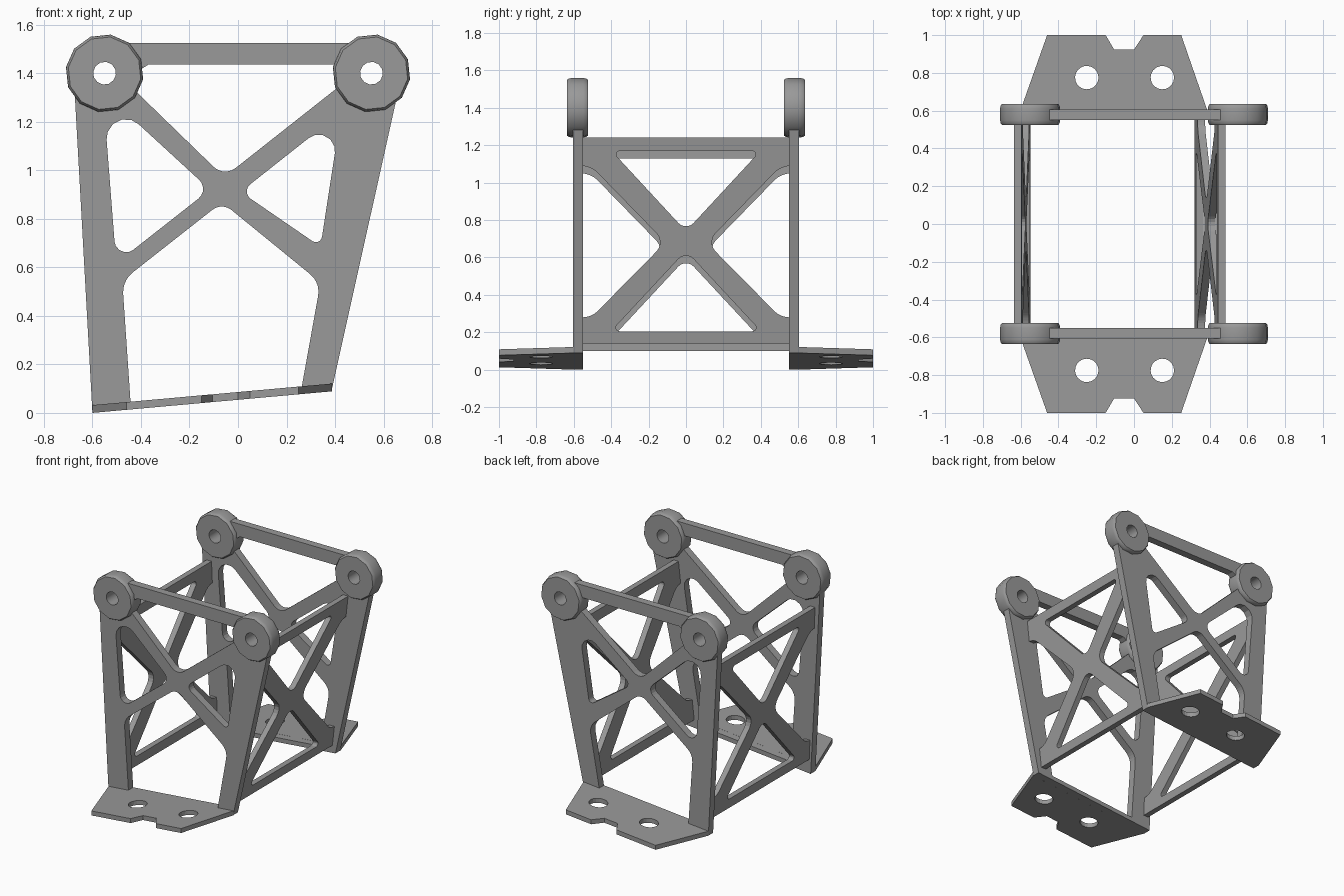
import bpy, bmesh, math
from mathutils import Matrix, Vector

if "Cube" in bpy.data.objects:
    bpy.data.objects.remove(bpy.data.objects["Cube"])

grey = bpy.data.materials.new("dark_grey")
grey.diffuse_color = (0.32, 0.32, 0.32, 1)
grey.use_nodes = True
grey.node_tree.nodes["Principled BSDF"].inputs["Base Color"].default_value = grey.diffuse_color


def rounded(points, steps=5):
    """Points are (u, v) or (u, v, t); t is how far back the corner is rounded."""
    out = []
    n = len(points)
    for i, p in enumerate(points):
        c = Vector(p[:2])
        if len(p) == 2:
            out.append(c)
            continue
        d0 = (Vector(points[i - 1][:2]) - c).normalized()
        d1 = (Vector(points[(i + 1) % n][:2]) - c).normalized()
        w = math.sin(d0.angle(d1) / 2)
        a, b = c + d0 * p[2], c + d1 * p[2]
        for k in range(steps + 1):
            s = k / steps
            f0, f1, f2 = (1 - s) ** 2, 2 * s * (1 - s) * w, s * s
            out.append((a * f0 + c * f1 + b * f2) / (f0 + f1 + f2))
    return out


def ring(u, v, r, n=12, turn=21):
    return [(u + r * math.cos(math.radians(turn + 360 * i / n)),
             v + r * math.sin(math.radians(turn + 360 * i / n))) for i in range(n)]


def plate(name, loops, thickness, matrix):
    """Flat plate with an outline and holes, moved into place by a matrix."""
    cu = bpy.data.curves.new(name, 'CURVE')
    cu.dimensions = '2D'
    cu.fill_mode = 'BOTH'
    cu.extrude = thickness / 2
    for loop in loops:
        pts = rounded(loop)
        sp = cu.splines.new('POLY')
        sp.points.add(len(pts) - 1)
        for q, p in zip(sp.points, pts):
            q.co = (p[0], p[1], 0, 1)
        sp.use_cyclic_u = True
    tmp = bpy.data.objects.new(name + "_outline", cu)
    bpy.context.collection.objects.link(tmp)
    bpy.context.view_layer.update()
    me = bpy.data.meshes.new_from_object(
        tmp.evaluated_get(bpy.context.evaluated_depsgraph_get()))
    bpy.data.objects.remove(tmp)
    return finish(name, me, matrix)


def finish(name, me, matrix):
    bm = bmesh.new()
    bm.from_mesh(me)
    bm.transform(matrix)
    bmesh.ops.remove_doubles(bm, verts=bm.verts, dist=1e-5)
    bmesh.ops.recalc_face_normals(bm, faces=bm.faces)
    for f in bm.faces:
        f.smooth = False
    bm.to_mesh(me)
    bm.free()
    me.name = name
    me.materials.clear()
    me.materials.append(grey)
    ob = bpy.data.objects.new(name, me)
    bpy.context.collection.objects.link(ob)
    return ob


def boss(name, x, y, z):
    """Twelve-sided rounded ring with a bolt hole along y."""
    h = 0.056
    prof = [(0.047, -h), (0.151, -h), (0.158, -h + 0.01), (0.161, -h + 0.025),
            (0.161, h - 0.025), (0.158, h - 0.01), (0.151, h), (0.047, h)]
    bm = bmesh.new()
    rings = [[bm.verts.new((x + u, y + v, z + w)) for u, w in ring(0, 0, r)]
             for r, v in prof]
    for j in range(len(rings)):
        a, b = rings[j], rings[(j + 1) % len(rings)]
        for i in range(12):
            k = (i + 1) % 12
            bm.faces.new((a[i], a[k], b[k], b[i]))
    me = bpy.data.meshes.new(name)
    bm.to_mesh(me)
    bm.free()
    ob = finish(name, me, Matrix())
    bpy.ops.object.select_all(action='DESELECT')
    bpy.context.view_layer.objects.active = ob
    ob.select_set(True)
    bpy.ops.object.shade_smooth_by_angle(angle=math.radians(40))


# end frame: outline, bolt holes and four rounded windows (x, z)
SLOPE = 0.09
frame = [
    [(-0.6, 0), (0.385, 0.089), (0.65, 1.28), (0.68, 1.4), (0.62, 1.5), (0.5, 1.525),
     (-0.5, 1.525), (-0.62, 1.5), (-0.68, 1.4), (-0.672, 1.3)],
    ring(-0.55, 1.4, 0.05), ring(0.55, 1.4, 0.05),
    [(-0.557, 1.325, 0.2), (-0.116, 0.92, 0.06), (-0.502, 0.617, 0.09)],
    [(0.425, 1.238, 0.17), (0.011, 0.911, 0.05), (0.34, 0.685, 0.04)],
    [(-0.37, 1.435), (-0.41, 1.41), (-0.43, 1.334), (-0.057, 0.972, 0.06),
     (0.43, 1.356), (0.42, 1.435)],
    [(-0.066, 0.868, 0.05), (0.34, 0.537, 0.055), (0.263, 0.109),
     (-0.443, 0.046), (-0.477, 0.545, 0.055)],
]

# mounting foot: trapezoid with notch and two holes (x, y)
foot = [
    [(-0.6, -0.605), (-0.46, -1), (-0.15, -1), (-0.105, -0.923), (0.0, -0.923),
     (0.05, -1), (0.25, -1), (0.387, -0.605)],
    ring(-0.25, -0.775, 0.062, 20), ring(0.15, -0.775, 0.062, 20),
]

# cross-braced side panel (y, z)
panel = [
    [(-0.58, 0.14), (0.58, 0.14), (0.58, 1.24), (-0.58, 1.24)],
    [(-0.398, 1.17, 0.045), (0.398, 1.17, 0.045), (0, 0.74, 0.06)],
    [(-0.4, 0.205, 0.045), (0.4, 0.205, 0.045), (0, 0.635, 0.06)],
] + [[(s * 0.11, 0.68, 0.07), (s * 0.5, 1.08, 0.04), (s * 0.568, 1.092),
      (s * 0.568, 0.278), (s * 0.5, 0.285, 0.04)] for s in (-1, 1)]

# front and back ends, mirrored across y
for side, s in (("front", 1), ("back", -1)):
    flip = Matrix.Diagonal((1, s, 1, 1))
    upright = Matrix(((1, 0, 0, 0), (0, 0, -1, -0.578), (0, 1, 0, 0), (0, 0, 0, 1)))
    plate(side + "_frame", frame, 0.054, flip @ upright)
    tilt = Matrix(((1, 0, 0, 0), (0, 1, 0, 0),
                   (SLOPE, 0, 1, 0.016 + 0.6 * SLOPE), (0, 0, 0, 1)))
    plate(side + "_mounting_foot", foot, 0.032, flip @ tilt)
    for lr, x in (("left", -0.55), ("right", 0.55)):
        boss(f"{side}_{lr}_boss", x, -0.58 * s, 1.4)

# leaning side panels: lean, x at the floor, drop
for name, lean, x0, drop in (("right_panel", 0.113, 0.325, 0),
                             ("left_panel", -0.042, -0.563, -0.04)):
    m = Matrix(((0, lean, 1, x0), (1, 0, 0, 0), (0, 1, 0, drop), (0, 0, 0, 1)))
    plate(name, panel, 0.04, m)
